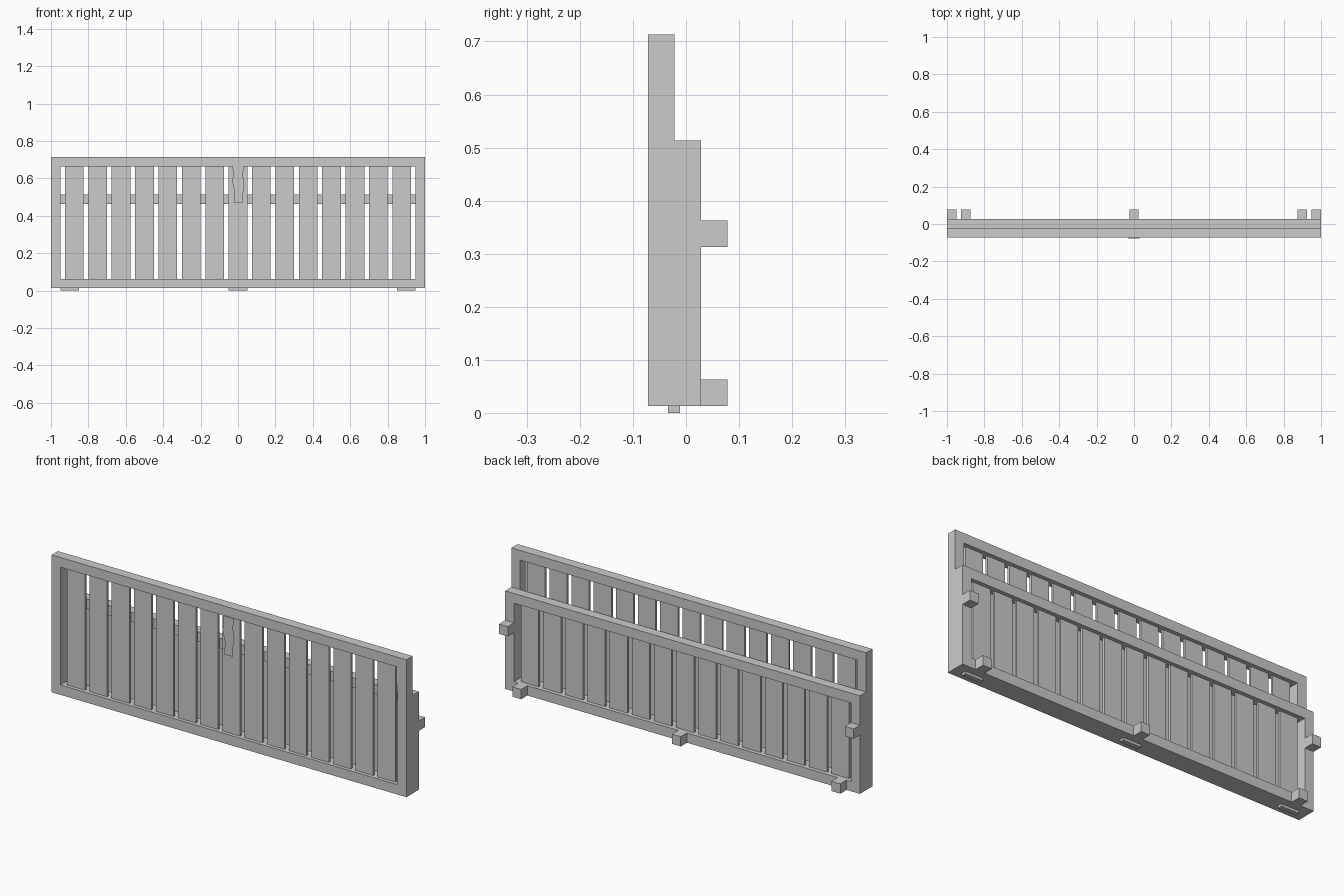
import bpy, bmesh

if "Cube" in bpy.data.objects:
    bpy.data.objects.remove(bpy.data.objects["Cube"])


def finish(name, bm):
    bmesh.ops.recalc_face_normals(bm, faces=bm.faces)
    mesh = bpy.data.meshes.new(name)
    bm.to_mesh(mesh)
    bm.free()
    obj = bpy.data.objects.new(name, mesh)
    bpy.context.collection.objects.link(obj)
    return obj


def box(name, x, y, z):
    """Box from (min, max) ranges."""
    bm = bmesh.new()
    bmesh.ops.create_cube(bm, size=1)
    for v in bm.verts:
        v.co = [r[0] + (c + 0.5) * (r[1] - r[0]) for c, r in zip(v.co, (x, y, z))]
    return finish(name, bm)


def frame(name, y0, y1, z0, z1, w=0.05):
    """Rectangular frame with a seamless ring outline."""
    bm = bmesh.new()
    rings = []
    for y in (y0, y1):
        for d in (0, w):
            rings.append([bm.verts.new((sx * (1 - d), y, z)) for sx, z in
                          ((-1, z0 + d), (1, z0 + d), (1, z1 - d), (-1, z1 - d))])
    fo, fi, bo, bi = rings
    for a, b in ((fo, fi), (fi, bi), (bi, bo), (bo, fo)):
        for i in range(4):
            j = (i + 1) % 4
            bm.faces.new((a[i], a[j], b[j], b[i]))
    return finish(name, bm)


# Tall front frame and shorter rear frame
frame("front_frame", -0.072, -0.022, 0.013, 0.713)
frame("rear_frame", -0.022, 0.028, 0.013, 0.513)

# Upright slats, one layer in each frame
for i in range(15):
    x = -0.875 + 0.125 * i
    box(f"front_slat_{i + 1}", (x - 0.05, x + 0.05), (-0.054, -0.042), (0.063, 0.663))
    box(f"rear_slat_{i + 1}", (x - 0.05, x + 0.05), (-0.004, 0.008), (0.063, 0.463))

# Rear pegs: two on the sides, three along the bottom
for i, (x, z) in enumerate([(-0.975, 0.313), (0.975, 0.313),
                            (-0.9, 0.013), (0, 0.013), (0.9, 0.013)]):
    box(f"rear_peg_{i + 1}", (x - 0.025, x + 0.025), (0.028, 0.078), (z, z + 0.05))

# Flat feet under the frame
for i, x in enumerate((-0.9, 0, 0.9)):
    box(f"foot_{i + 1}", (x - 0.05, x + 0.05), (-0.034, -0.011), (0, 0.013))

# Thin ragged sheet hanging in front of the middle slat, with a small top lip
outline = [(-0.029, 0.665), (-0.026, 0.61), (-0.033, 0.595), (-0.018, 0.53),
           (-0.023, 0.47), (0.025, 0.47), (0.027, 0.52), (0.034, 0.56),
           (0.027, 0.61), (0.029, 0.665)]
bm = bmesh.new()
front = [bm.verts.new((x, -0.078, z)) for x, z in outline]
bm.faces.new(front)
back = [bm.verts.new((x, -0.072, 0.665)) for x in (-0.029, 0.029)]
bm.faces.new((front[0], front[-1], back[1], back[0]))
sheet = finish("ragged_sheet", bm)
if sheet.data.polygons[0].normal.y > 0:
    sheet.data.flip_normals()
